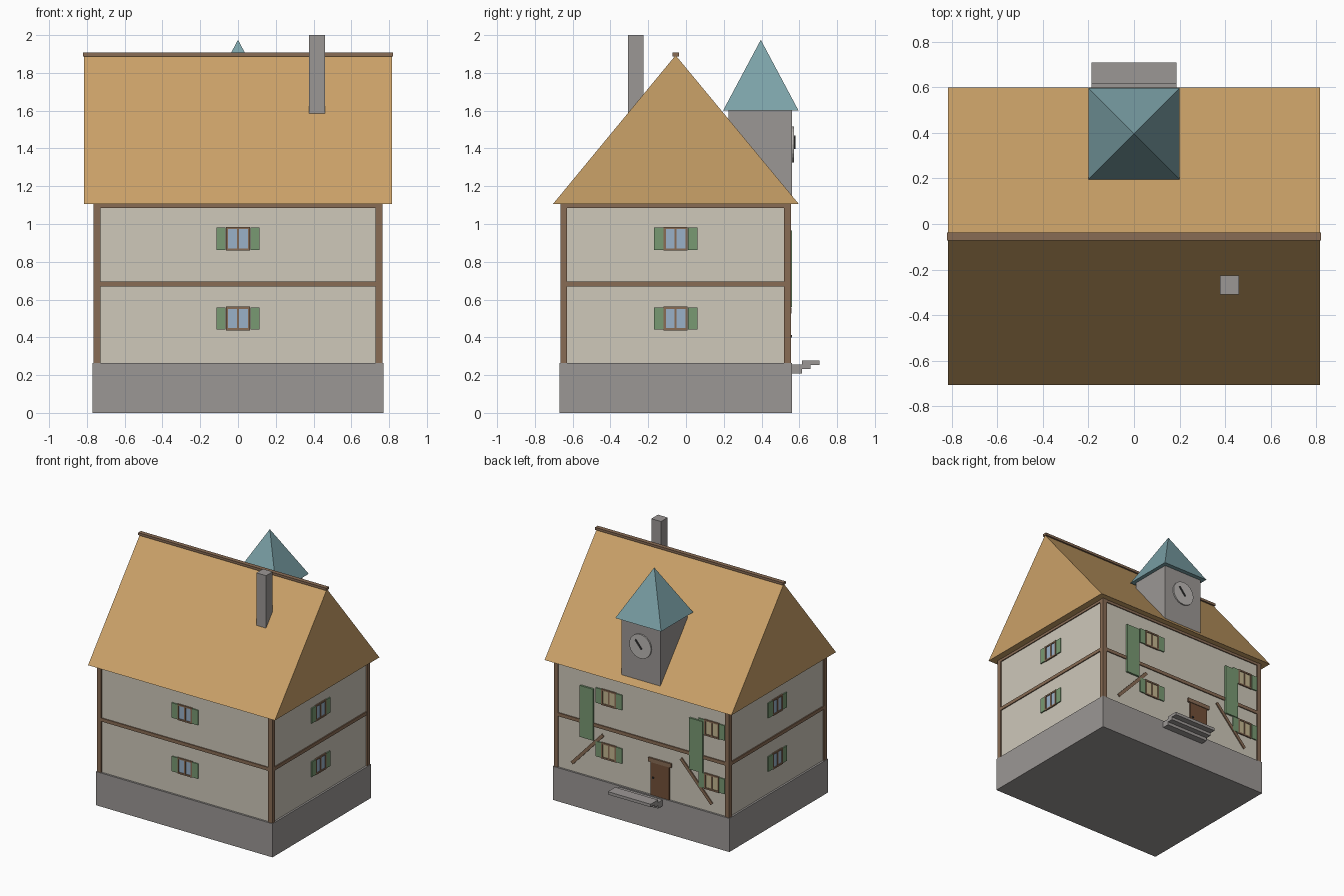
import bpy, bmesh
from math import pi, atan2, hypot
from mathutils import Matrix, Vector

if "Cube" in bpy.data.objects:
    bpy.data.objects.remove(bpy.data.objects["Cube"])


def material(name, rgb):
    m = bpy.data.materials.new(name)
    m.diffuse_color = (*rgb, 1)
    m.use_nodes = True
    m.node_tree.nodes["Principled BSDF"].inputs["Base Color"].default_value = m.diffuse_color
    return m


WALL = material("plaster", (0.62, 0.58, 0.49))
WOOD = material("timber", (0.25, 0.15, 0.09))
ROOF = material("roof_tan", (0.60, 0.36, 0.14))
GREEN = material("shutter_green", (0.19, 0.32, 0.17))
GLASS = material("glass", (0.32, 0.44, 0.58))
CREAM = material("lit_glass", (0.55, 0.47, 0.28))
DOOR = material("door_brown", (0.17, 0.08, 0.04))
SLATE = material("slate_blue", (0.20, 0.36, 0.39))
STONE = material("stone", (0.33, 0.31, 0.30))
DIAL = material("dial", (0.5, 0.48, 0.46))
DARK = material("dark_iron", (0.05, 0.05, 0.05))


def finish(name, bm, mat):
    bmesh.ops.recalc_face_normals(bm, faces=bm.faces)
    me = bpy.data.meshes.new(name)
    bm.to_mesh(me)
    bm.free()
    ob = bpy.data.objects.new(name, me)
    bpy.context.collection.objects.link(ob)
    if mat:
        me.materials.append(mat)
    return ob


def box(name, x, y, z, mat, frame=Matrix()):
    """Box from (low, high) ranges, placed by a frame matrix."""
    bm = bmesh.new()
    lo, hi = zip(x, y, z)
    size = [b - a for a, b in zip(lo, hi)]
    mid = [(a + b) / 2 for a, b in zip(lo, hi)]
    bmesh.ops.create_cube(bm, size=1, matrix=frame @ Matrix.Translation(mid) @ Matrix.Diagonal((*size, 1)))
    return finish(name, bm, mat)


def bar(name, a, b, y, width, mat):
    """Slanted bar in the back wall plane between two (x, z) points."""
    dx, dz = b[0] - a[0], b[1] - a[1]
    frame = Matrix.Translation((a[0], 0, a[1])) @ Matrix.Rotation(-atan2(dz, dx), 4, 'Y')
    return box(name, (0, hypot(dx, dz)), y, (-width / 2, width / 2), mat, frame)


CY = -0.055            # middle of the house in depth
HX, HY = 0.755, 0.60   # wall half sizes

# Stone base and plaster walls
box("stone_base", (-0.77, 0.77), (-0.67, 0.56), (0, 0.265), STONE)
box("walls", (-HX, HX), (CY - HY, CY + HY), (0.265, 1.105), WALL)

# Corner posts
for sx in (-1, 1):
    for sy in (-1, 1):
        px, py = sx * 0.747, CY + sy * 0.592
        box("corner_post", (px - 0.018, px + 0.018), (py - 0.018, py + 0.018), (0.265, 1.105), WOOD)

# Rails on each wall
for z in ((0.668, 0.695), (1.085, 1.105)):
    for s in (-1, 1):
        wy, wx = CY + s * HY, s * HX
        box("long_rail", (-0.73, 0.73), (wy - 0.008, wy + 0.008), z, WOOD)
        box("side_rail", (wx - 0.008, wx + 0.008), (CY - 0.575, CY + 0.575), z, WOOD)


def window(frame, u, z, pane):
    """Shuttered window on a wall; local -y points out of the wall."""
    f = frame @ Matrix.Translation((u, 0, z))
    box("window_pane", (-0.055, 0.055), (-0.004, 0.005), (-0.052, 0.052), pane, f)
    for s in (-1, 1):
        box("window_jamb", (s * 0.058 - 0.006, s * 0.058 + 0.006), (-0.01, 0.005), (-0.063, 0.063), WOOD, f)
        box("window_rail", (-0.055, 0.055), (-0.01, 0.005), (s * 0.057 - 0.006, s * 0.057 + 0.006), WOOD, f)
        box("shutter", (s * 0.09 - 0.025, s * 0.09 + 0.025), (-0.009, 0.005), (-0.059, 0.059), GREEN, f)
    box("window_mullion", (-0.006, 0.006), (-0.009, 0.005), (-0.055, 0.055), WOOD, f)


# Windows: one column on front and sides, two columns at the back
for quarter, depth, us, pane in ((0, HY, (0,), GLASS), (1, HX, (0,), GLASS),
                                 (3, HX, (0,), GLASS), (2, HY, (-0.287, 0.61), CREAM)):
    wall = (Matrix.Translation((0, CY, 0)) @ Matrix.Rotation(quarter * pi / 2, 4, 'Z')
            @ Matrix.Translation((0, -depth, 0)))
    for u in us:
        for z in (0.50, 0.922):
            window(wall, u, z, pane)

# Long panels and braces on the back wall
BY = CY + HY
for s in (-1, 1):
    px = s * 0.477
    box("long_shutter_panel", (px - 0.058, px + 0.058), (BY, BY + 0.015), (0.56, 0.965), GREEN)
    bar("diagonal_brace", (s * 0.34, 0.62), (s * 0.61, 0.33), (BY - 0.01, BY + 0.008), 0.025, WOOD)

# Door with lintel and knob
box("door", (-0.24, -0.08), (BY - 0.01, BY + 0.009), (0.265, 0.53), DOOR)
box("door_lintel", (-0.26, -0.06), (BY - 0.01, BY + 0.014), (0.525, 0.557), WOOD)
box("door_knob", (-0.108, -0.096), (BY, BY + 0.017), (0.4, 0.412), DARK)

# Back steps
for y, z in (((0.555, 0.615), (0.208, 0.235)), ((0.555, 0.66), (0.232, 0.256)), ((0.615, 0.707), (0.254, 0.277))):
    box("step", (-0.187, 0.187), y, z, STONE)

# Gable roof as an extruded triangle
bm = bmesh.new()
tri = bm.faces.new([bm.verts.new((-0.815, y, z)) for y, z in ((-0.705, 1.105), (0.598, 1.105), (CY, 1.893))])
ext = bmesh.ops.extrude_face_region(bm, geom=[tri])
bmesh.ops.translate(bm, vec=(1.63, 0, 0), verts=[g for g in ext["geom"] if isinstance(g, bmesh.types.BMVert)])
finish("gable_roof", bm, ROOF)
box("ridge_cap", (-0.82, 0.82), (CY - 0.017, CY + 0.017), (1.888, 1.907), WOOD)

# Chimney
box("chimney", (0.376, 0.46), (-0.308, -0.225), (1.57, 2.0), STONE)

# Clock tower with pyramid roof
box("tower", (-0.17, 0.17), (0.225, 0.562), (1.14, 1.602), STONE)
bm = bmesh.new()
bmesh.ops.create_cone(bm, cap_ends=True, segments=4, radius1=0.2 * 2 ** 0.5, radius2=0, depth=0.375,
                      matrix=Matrix.Translation((0, 0.396, 1.7875)) @ Matrix.Rotation(pi / 4, 4, 'Z'))
finish("tower_roof", bm, SLATE)

# Clock dial and hand
bm = bmesh.new()
bmesh.ops.create_cone(bm, cap_ends=True, segments=24, radius1=0.095, radius2=0.095, depth=0.02,
                      matrix=Matrix.Translation((0, 0.562, 1.42)) @ Matrix.Rotation(pi / 2, 4, 'X'))
finish("clock_dial", bm, DIAL)
bar("clock_hand", (-0.015, 1.40), (0.04, 1.465), (0.57, 0.579), 0.012, DARK)
